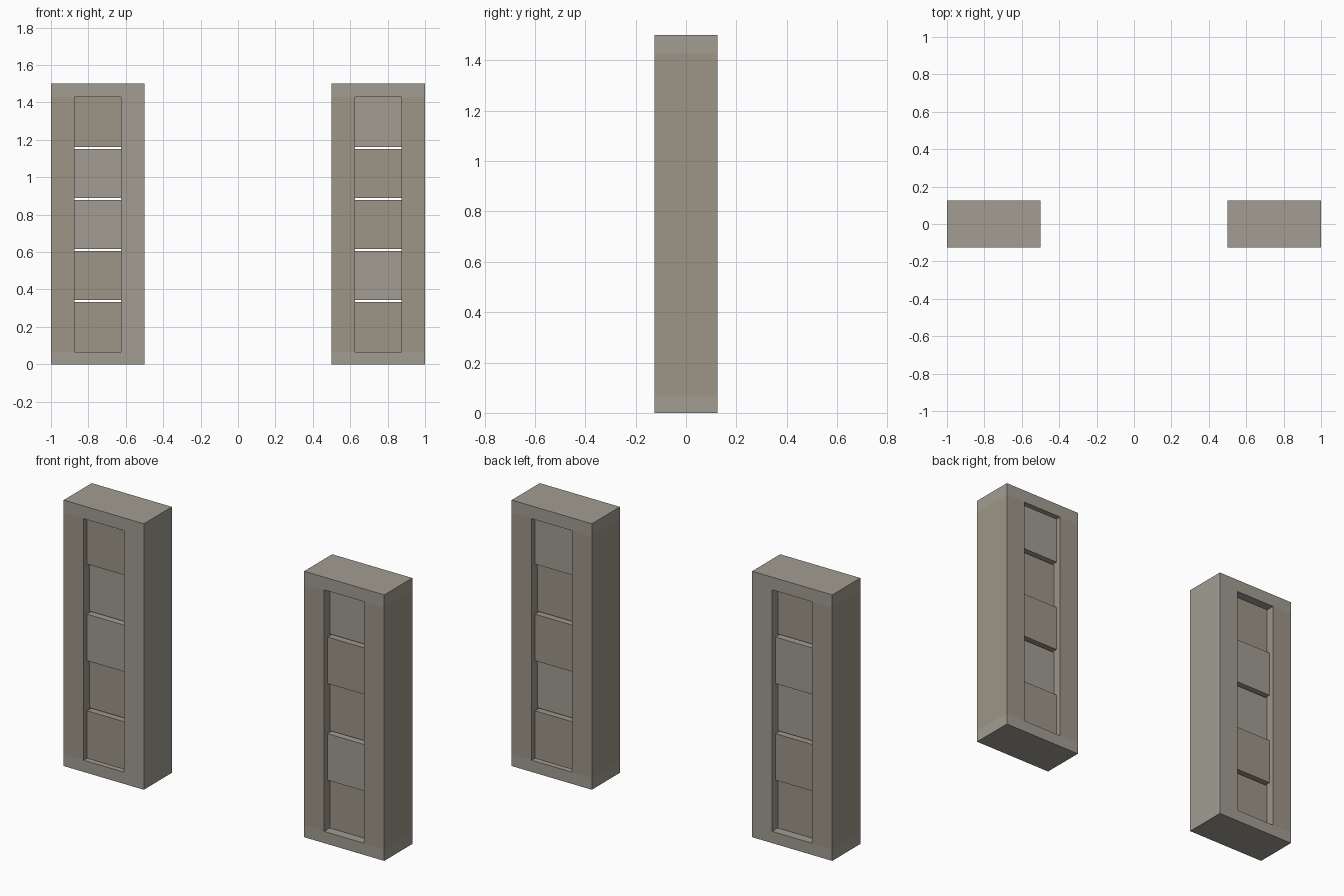
import bpy, bmesh
from mathutils import Vector

if "Cube" in bpy.data.objects:
    bpy.data.objects.remove(bpy.data.objects["Cube"])

HEIGHT, DEPTH = 1.5, 0.25
OPEN_BOTTOM, OPEN_TOP = 0.066, 1.428
COUNT, GAP = 5, 0.01


def make_material(name, rgb):
    mat = bpy.data.materials.new(name)
    mat.diffuse_color = (*rgb, 1.0)
    mat.use_nodes = True
    mat.node_tree.nodes["Principled BSDF"].inputs["Base Color"].default_value = mat.diffuse_color
    return mat


warm = make_material("warm_stone", (0.34, 0.30, 0.245))
cool = make_material("cool_stone", (0.36, 0.34, 0.29))


def box(name, low, high, mat):
    """Axis-aligned block between two corners."""
    low, high = Vector(low), Vector(high)
    bm = bmesh.new()
    bmesh.ops.create_cube(bm, size=1)
    bmesh.ops.scale(bm, vec=high - low, verts=bm.verts)
    mesh = bpy.data.meshes.new(name)
    bm.to_mesh(mesh)
    bm.free()
    mesh.materials.append(mat)
    obj = bpy.data.objects.new(name, mesh)
    obj.location = (low + high) / 2
    bpy.context.collection.objects.link(obj)
    return obj


def pillar(side, cx, stagger, tints):
    d = DEPTH / 2
    # Full-width end blocks
    box(side + "_base_block", (cx - 0.25, -d, 0), (cx + 0.25, d, OPEN_BOTTOM), cool)
    box(side + "_cap_block", (cx - 0.25, -d, OPEN_TOP), (cx + 0.25, d, HEIGHT), cool)
    # Upright posts either side of the opening
    post_tints = (warm, cool) if side == "left" else (warm, warm)
    for label, x, mat in zip(("outer_post_a", "outer_post_b"), (cx - 0.25, cx + 0.125), post_tints):
        box(f"{side}_{label}", (x, -d, OPEN_BOTTOM), (x + 0.125, d, OPEN_TOP), mat)
    # Stacked infill blocks, staggered in depth, thin slots between them
    pitch = (OPEN_TOP - OPEN_BOTTOM) / COUNT
    for i in range(COUNT):
        z0 = OPEN_BOTTOM + i * pitch + (GAP / 2 if i > 0 else 0)
        z1 = OPEN_BOTTOM + (i + 1) * pitch - (GAP / 2 if i < COUNT - 1 else 0)
        shift = stagger if i % 2 == 0 else -stagger
        box(f"{side}_infill_block_{i + 1}", (cx - 0.125, shift - 0.085, z0),
            (cx + 0.125, shift + 0.085, z1), tints[i])


# Infill tints run from bottom to top
pillar("left", -0.75, -0.01, (warm, warm, cool, cool, warm))
pillar("right", 0.75, 0.01, (warm, cool, warm, warm, cool))
